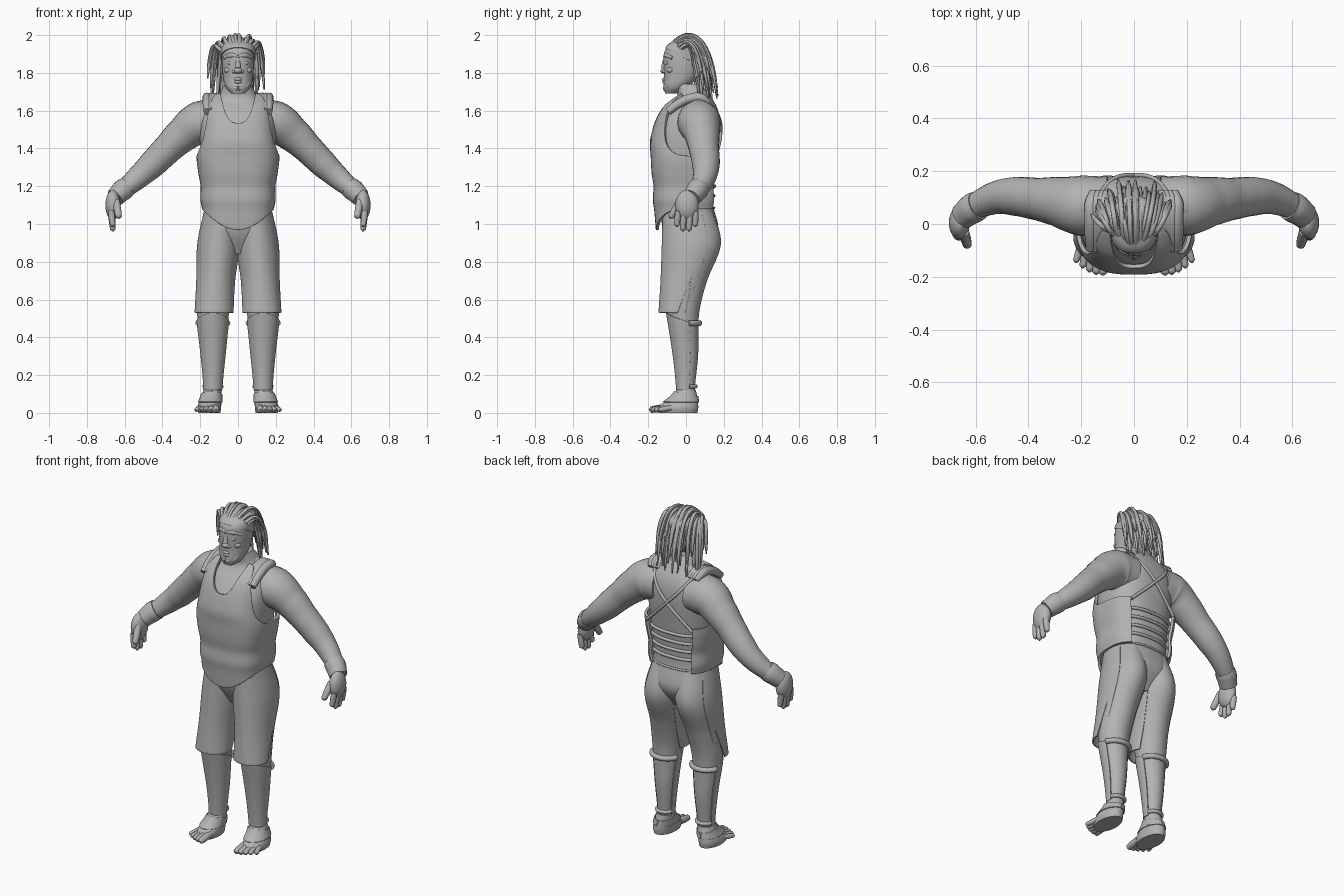
import bpy, bmesh, math, random
from mathutils import Vector, Matrix

random.seed(4)
if "Cube" in bpy.data.objects:
    bpy.data.objects.remove(bpy.data.objects["Cube"])

grey = bpy.data.materials.new("clay_grey")
grey.use_nodes = True
grey.diffuse_color = (.45, .45, .45, 1)
grey.node_tree.nodes["Principled BSDF"].inputs["Base Color"].default_value = grey.diffuse_color


def finish(ob, mirror=False, thick=0):
    """Link, thicken, mirror, convert to mesh and smooth one part."""
    bpy.context.collection.objects.link(ob)
    if thick:
        shell = ob.modifiers.new("thickness", 'SOLIDIFY')
        shell.thickness, shell.offset = thick, 1
        rim = ob.modifiers.new("soft_rim", 'BEVEL')
        rim.width, rim.segments = thick / 3, 2
    if mirror:
        ob.modifiers.new("mirror", 'MIRROR').use_mirror_merge = False
    bpy.ops.object.select_all(action='DESELECT')
    bpy.context.view_layer.objects.active = ob
    ob.select_set(True)
    bpy.ops.object.convert(target='MESH')
    ob = bpy.context.view_layer.objects.active
    ob.data.materials.clear()
    ob.data.materials.append(grey)
    bpy.ops.object.shade_smooth_by_angle(angle=math.pi / 4)


def mesh_part(name, bm, mirror=False, thick=0):
    mesh = bpy.data.meshes.new(name)
    bm.to_mesh(mesh)
    bm.free()
    finish(bpy.data.objects.new(name, mesh), mirror, thick)


def ring(z, wide, deep, x=0, y=0):
    """Horizontal cross-section with its half sizes and centre."""
    return z, Vector((x, y)), Vector((wide, deep))


def sample(rings, z):
    """Centre and half sizes at a height, smoothly interpolated."""
    z = min(max(z, rings[0][0]), rings[-1][0])
    i = next(k for k in range(len(rings) - 1) if z <= rings[k + 1][0])
    low, high = rings[i], rings[i + 1]
    before, after = rings[max(i - 1, 0)], rings[min(i + 2, len(rings) - 1)]
    gap = high[0] - low[0]
    u = (z - low[0]) / gap
    ease = u * u * (3 - 2 * u)
    result = []
    for k in (1, 2):
        start = (high[k] - before[k]) * gap / (high[0] - before[0])
        stop = (after[k] - low[k]) * gap / (after[0] - low[0])
        result.append(low[k].lerp(high[k], ease)
                      + start * u * (1 - u) ** 2 - stop * u * u * (1 - u))
    return result


def on_ring(rings, z, degrees, power=2, grow=0):
    """Point on a superellipse, with the angle counted from the front."""
    centre, size = sample(rings, z)
    turn = math.radians(degrees)
    bend = lambda v: math.copysign(abs(v) ** (2 / power), v)
    return Vector((centre.x + bend(math.sin(turn)) * (size.x + grow),
                   centre.y - bend(math.cos(turn)) * (size.y + grow), z))


def surface(name, rings, low=None, high=None, span=180, power=2, grow=0, thick=0,
            mirror=False, around=72, rise=40):
    """Loft through rings; low and high bound the height by angle."""
    bm = bmesh.new()
    grid = []
    for i in range(around + 1):
        angle = span * (2 * i / around - 1)
        a = low(angle) if low else rings[0][0]
        b = high(angle) if high else rings[-1][0]
        grid.append([bm.verts.new(on_ring(rings, a + (b - a) * j / rise, angle, power, grow))
                     for j in range(rise + 1)])
    for left, right in zip(grid, grid[1:]):
        for j in range(rise):
            bm.faces.new((left[j], right[j], right[j + 1], left[j + 1]))
    if span == 180:
        bmesh.ops.remove_doubles(bm, verts=bm.verts, dist=.0001)
        bmesh.ops.holes_fill(bm, edges=bm.edges)
        bmesh.ops.recalc_face_normals(bm, faces=bm.faces)
    mesh_part(name, bm, mirror, thick)


def tubes(name, paths, mirror=False, sides=4, steps=5):
    """Round tubes through (x, y, z, radius) points, all in one part."""
    curve = bpy.data.curves.new(name, 'CURVE')
    curve.dimensions, curve.bevel_depth, curve.bevel_resolution = '3D', 1, sides
    curve.use_fill_caps, curve.resolution_u = True, steps
    for path in paths:
        spline = curve.splines.new('BEZIER')
        spline.bezier_points.add(len(path) - 1)
        for knot, (x, y, z, radius) in zip(spline.bezier_points, path):
            knot.co, knot.radius = (x, y, z), radius
            knot.handle_left_type = knot.handle_right_type = 'AUTO'
    finish(bpy.data.objects.new(name, curve), mirror)


def hoop(rings, z, start, radius, power=2):
    """Strap path around the back of a lofted part."""
    count = 12
    angles = [start + (360 - 2 * start) * i / count for i in range(count + 1)]
    return [(*on_ring(rings, z, angle, power, radius / 3), radius) for angle in angles]


def digit(root, tip, radius):
    """Finger or toe path with a rounded end."""
    root, tip = Vector(root), Vector(tip)
    return [(*root.lerp(tip, along), radius * scale)
            for along, scale in ((0, 1), (.5, 1), (.9, .85), (1, .25))]


def ball(name, location, size, mirror=False):
    bm = bmesh.new()
    bmesh.ops.create_uvsphere(bm, u_segments=24, v_segments=16, radius=1)
    bm.transform(Matrix.LocRotScale(Vector(location), None, Vector(size)))
    mesh_part(name, bm, mirror)


# Torso, neck and sloping shoulders
torso = [ring(.84, .05, .08, y=.02), ring(.96, .172, .145, y=.025), ring(1.1, .175, .14, y=.005),
         ring(1.2, .178, .148), ring(1.35, .195, .165),
         ring(1.5, .2, .17, y=.01), ring(1.6, .18, .135, y=.035),
         ring(1.67, .11, .09, y=.045), ring(1.74, .07, .07, y=.01)]
surface("torso", torso, power=2.5)
tubes("shoulder_slope", [[(.03, .04, 1.68, .05), (.1, .06, 1.62, .065), (.2, .07, 1.565, .085)]], True, 6)

# Arms, gloves and hands
tubes("arm", [[(.1, .07, 1.54, .11), (.2, .07, 1.535, .115), (.29, .085, 1.475, .094),
               (.37, .095, 1.4, .08), (.45, .105, 1.32, .074), (.52, .1, 1.255, .063),
               (.63, .055, 1.16, .045)]], True, 8, 9)
tubes("glove_cuff", [[(.59, .07, 1.195, .056), (.61, .06, 1.18, .058), (.65, .03, 1.14, .05)]], True, 6)
ball("palm", (.662, .005, 1.1), (.04, .062, .08), True)
fingers = [digit((.672, .03 * i - .04, 1.07), (.662, .033 * i - .05, .958 + .012 * (i - 1.5) ** 2), .017)
           for i in range(4)]
tubes("fingers", fingers + [digit((.645, -.03, 1.12), (.63, -.085, 1.03), .02)], True)

# Legs and hips
leg = [ring(.06, .05, .05, x=.135), ring(.13, .045, .047, x=.133), ring(.3, .06, .064, x=.132),
       ring(.53, .085, .085, x=.132, y=-.015), ring(.7, .1, .122, x=.118, y=-.01),
       ring(.9, .11, .155, x=.102, y=.03), ring(1.1, .085, .125, x=.085, y=.005)]
surface("leg", leg, mirror=True)

# Shorts, flush at the hips, with a slit at each side
shorts = [ring(.53, .1, .093, x=.127, y=-.05)] + leg[4:]
slit = lambda angle: .53 + .19 * max(0, 1 - abs(angle - 106) / 12)
surface("shorts", shorts, slit, lambda angle: 1.08, 122, grow=-.005, thick=.008, mirror=True, around=122)
tubes("waistband", [hoop(torso, 1.085, 95, .006, 2.5)])

# Shin guards with straps behind the knee and ankle
surface("shin_guard", leg, lambda angle: .12, lambda angle: .535 - abs(angle) / 2000, 110,
        grow=-.003, thick=.009, mirror=True)
tubes("shin_straps", [hoop(leg, .475, 110, .015), hoop(leg, .14, 110, .011)], True)

# Feet, toes and foot wraps
foot = [ring(0, .058, .1, x=.152, y=-.04), ring(.03, .063, .105, x=.152, y=-.04),
        ring(.085, .053, .07, x=.142, y=-.01), ring(.12, .048, .052, x=.135)]
surface("foot", foot, mirror=True)
surface("foot_wrap", foot, lambda angle: .055, lambda angle: .1 + .012 * math.cos(math.radians(angle)),
        179, thick=.006, mirror=True, rise=9)
tubes("toes", [digit((.117 + .02 * i, .008 * i - .1, .028), (.118 + .026 * i, .003 * i * i - .195, .016),
                     .02 - .0015 * i) for i in range(5)], True)


# Vest with scooped neck, armholes and wrapped sides
def vest_top(angle):
    neck = 1.53 + (angle / 58) ** 2
    armhole = 1.355 + .325 / (1 + (angle / 55) ** 8)
    return min(neck, armhole)


def vest_hem(angle):
    return 1.08 - .11 * (1 - math.sin(math.radians(min(abs(angle), 90))) ** 1.4)


vest = [ring(.96, .168, .14), ring(1.08, .172, .15), ring(1.13, .18, .157), ring(1.2, .179, .153),
        ring(1.27, .191, .163), ring(1.36, .2, .168), ring(1.45, .184, .17), ring(1.61, .174, .145, y=.035),
        ring(1.69, .174, .085, y=.08)]
surface("vest", vest, vest_hem, vest_top, 142, 2.9, .003, .016, around=140)
tubes("vest_shoulder", [[(x, -.095, 1.595, .02), (x, -.04, 1.637, .024), (x, .03, 1.667, .025),
                         (x, .08, 1.668, .024), (x - .01, .12, 1.64, .016)]
                        for x in (.115, .13, .145, .163)], True)

# Back straps: a cross above a ladder of bands
tubes("cross_straps", [[(.13, .115, 1.65, .009), (.075, .172, 1.57, .009), (0, .184, 1.49, .009),
                        (-.15, .155, 1.34, .009)]], True)
tubes("back_bands", [hoop(torso, 1.15 + .05 * i, 135, .009, 2.5) for i in range(4)])

# Head and face
head = [ring(1.69, .035, .035, y=-.075), ring(1.72, .063, .062, y=-.056), ring(1.77, .078, .086, y=-.03),
        ring(1.9, .086, .108, y=-.008), ring(1.95, .075, .09), ring(1.985, .015, .02)]
surface("head", head, power=2.2)
ball("nose", (0, -.114, 1.812), (.022, .022, .016))
ball("nostril", (.018, -.112, 1.807), (.013, .013, .01), True)
ball("eye", (.037, -.098, 1.853), (.019, .013, .012), True)
ball("cheek", (.05, -.08, 1.815), (.024, .022, .018), True)
tubes("nose_bridge", [[(0, -.108, 1.88, .011), (0, -.118, 1.825, .015)]])
tubes("brow", [[(0, -.11, 1.888, .011), (.035, -.102, 1.893, .014), (.07, -.07, 1.878, .01)]], True)
tubes("lips", [[(.034 * side, .019 * abs(side) - .116, z, .01 - .007 * abs(side)) for side in (-1, 0, 1)]
               for z in (1.753, 1.767)])
tubes("beard", [[(.045, -.088, 1.795, .007), (.055, -.08, 1.76, .01), (.042, -.092, 1.73, .013),
                 (0, -.108, 1.717, .016)]], True)

# Hair: a cap under layered locks swept back from the hairline
surface("scalp", head, lambda angle: 1.88 + .055 * math.cos(math.radians(angle)), grow=.006, power=2.2)
locks = []
for layer, count in enumerate((23, 21, 19)):
    shrink = 1 - .13 * layer
    for i in range(count):
        fan = 2 * i / (count - 1) - 1 + random.uniform(-.06, .06)
        length = random.uniform(.8, 1.06)
        sway = Vector([random.uniform(-.02, .02) for axis in "xyz"])
        path = []
        for step in range(7):
            u = length * step / 6
            spot = Vector((fan * (.07 + .09 * math.sqrt(u)) * shrink,
                           (.37 * u - .115 * u * u - .09) * (1 - .6 * fan * fan) * shrink,
                           1.94 + .345 * u - .585 * u * u - .035 * fan * fan - .012 * layer))
            path.append((*(spot + sway * math.sin(2 * u)), .004 if step == 6 else .01))
        locks.append(path)
tubes("hair_locks", locks, sides=2, steps=4)
